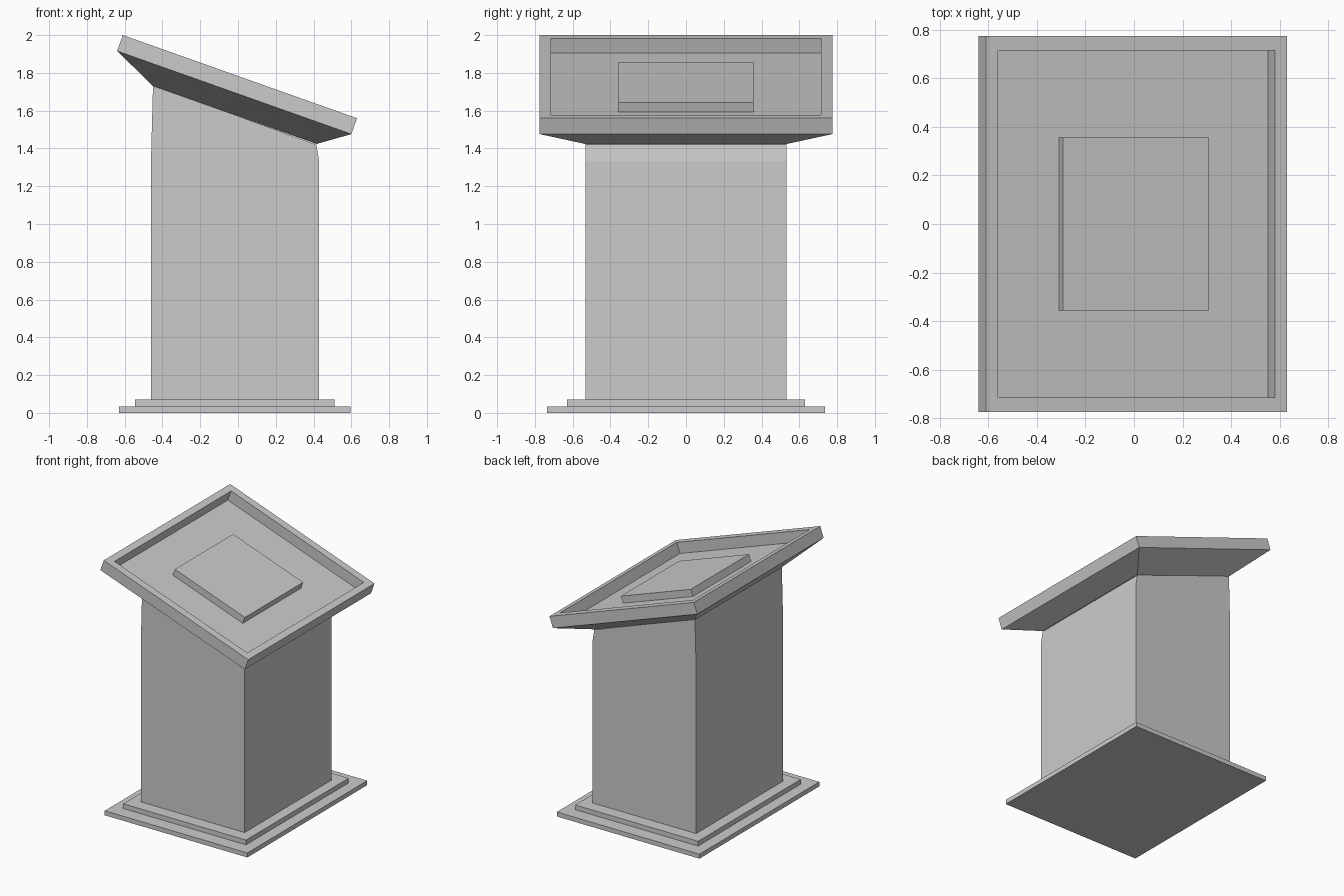
import bpy, bmesh, math

if "Cube" in bpy.data.objects:
    bpy.data.objects.remove(bpy.data.objects["Cube"])


def loft(name, rings, location=(0, 0, 0), tilt=0.0):
    """Skin a stack of rectangles (x0, z0, x1, z1, half_width) and cap both ends."""
    bm = bmesh.new()
    loops = []
    for x0, z0, x1, z1, w in rings:
        loops.append([bm.verts.new(p) for p in
                      ((x0, -w, z0), (x1, -w, z1), (x1, w, z1), (x0, w, z0))])
    for a, b in zip(loops, loops[1:]):
        for i in range(4):
            j = (i + 1) % 4
            bm.faces.new((a[i], a[j], b[j], b[i]))
    bm.faces.new(loops[0][::-1])
    bm.faces.new(loops[-1])
    bmesh.ops.recalc_face_normals(bm, faces=bm.faces)
    mesh = bpy.data.meshes.new(name)
    bm.to_mesh(mesh)
    bm.free()
    obj = bpy.data.objects.new(name, mesh)
    obj.location = location
    obj.rotation_euler = (0, tilt, 0)
    bpy.context.collection.objects.link(obj)
    return obj


def flat(x0, x1, w, z):
    return (x0, z, x1, z, w)


# Stepped base
loft("base_plinth", [flat(-0.63, 0.595, 0.735, 0), flat(-0.63, 0.595, 0.735, 0.035)])
loft("base_step", [flat(-0.545, 0.51, 0.63, 0.035), flat(-0.545, 0.51, 0.63, 0.072)])

# Column with sloped top and slightly tapered upper edge
loft("column", [
    flat(-0.46, 0.43, 0.533, 0.072),
    (-0.46, 1.36, 0.43, 1.33, 0.533),
    (-0.45, 1.735, 0.415, 1.42, 0.533),
])

# Tilted desk: flared underside, rim and recessed floor
tilt = math.atan2(0.44, 1.24)
centre = (0.01, 0, 1.78)
loft("desk_tray", [
    flat(-0.4185, 0.502, 0.533, -0.2),
    flat(-0.658, 0.658, 0.775, -0.089),
    flat(-0.658, 0.658, 0.775, 0),
    flat(-0.605, 0.605, 0.715, 0),
    flat(-0.605, 0.605, 0.715, -0.083),
], centre, tilt)

# Raised panel in the recess
loft("raised_panel", [
    flat(-0.31, 0.328, 0.357, -0.083),
    flat(-0.31, 0.328, 0.357, -0.029),
], centre, tilt)
